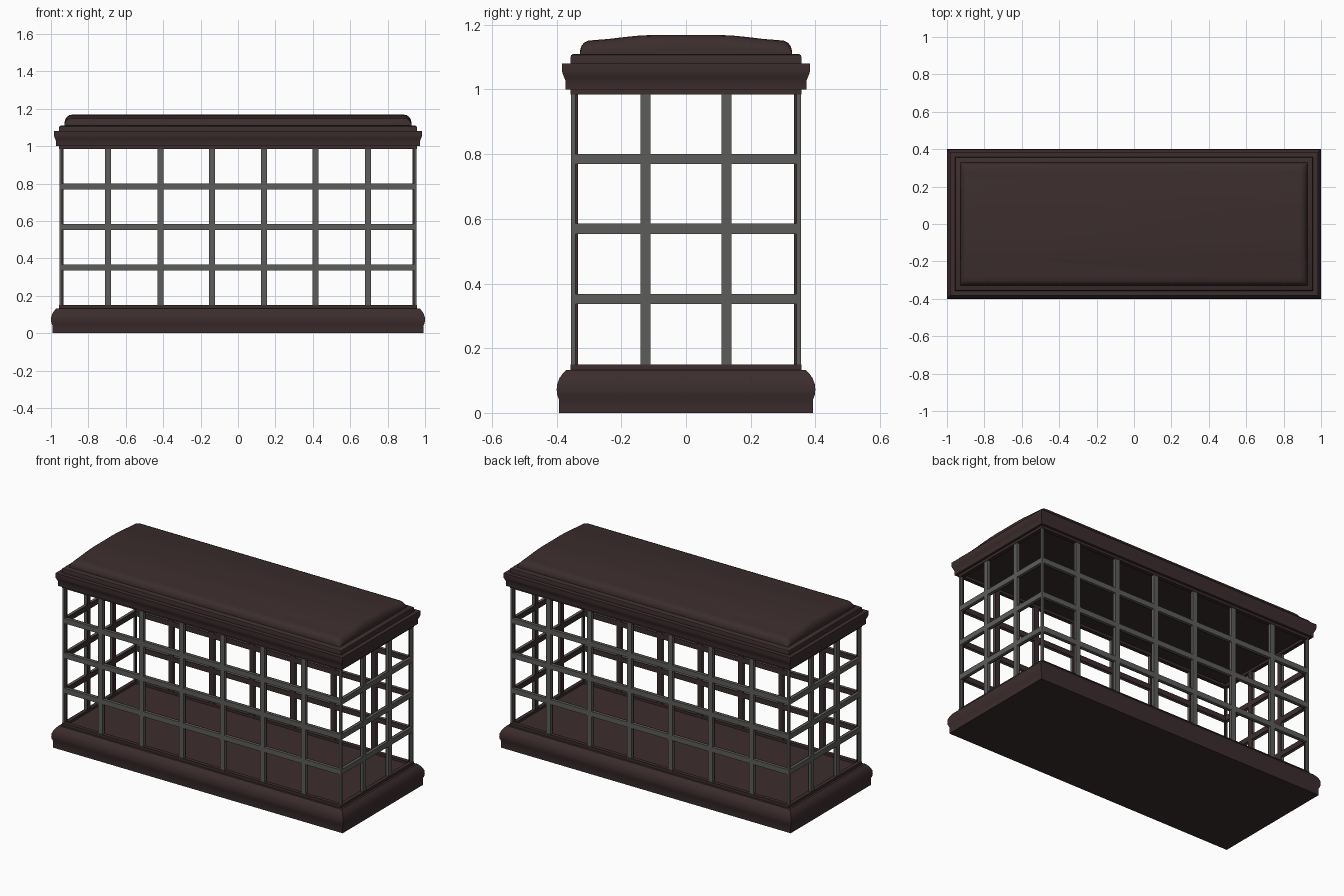
import bpy, bmesh, math

if "Cube" in bpy.data.objects:
    bpy.data.objects.remove(bpy.data.objects["Cube"])


def material(name, rgb):
    m = bpy.data.materials.new(name)
    m.diffuse_color = (*rgb, 1)
    m.use_nodes = True
    m.node_tree.nodes["Principled BSDF"].inputs["Base Color"].default_value = m.diffuse_color
    return m


WOOD = material("dark brown wood", (0.045, 0.026, 0.027))
METAL = material("grey metal", (0.108, 0.110, 0.102))
EXTRA = 0.6  # half length minus half depth, the same for every tier


def finish(name, bm, mat, smooth=False):
    bmesh.ops.recalc_face_normals(bm, faces=bm.faces)
    me = bpy.data.meshes.new(name)
    bm.to_mesh(me)
    bm.free()
    me.materials.append(mat)
    ob = bpy.data.objects.new(name, me)
    bpy.context.collection.objects.link(ob)
    if smooth:
        bpy.ops.object.select_all(action='DESELECT')
        ob.select_set(True)
        bpy.context.view_layer.objects.active = ob
        bpy.ops.object.shade_smooth_by_angle(angle=math.radians(35))
    return ob


def moulding(name, profile):
    """Sweep a (half depth, z) profile around a rectangle, capped at both ends."""
    bm = bmesh.new()
    rings = []
    for h, z in profile:
        rings.append([bm.verts.new((sx * (h + EXTRA), sy * h, z))
                      for sx, sy in ((-1, -1), (1, -1), (1, 1), (-1, 1))])
    for a, b in zip(rings, rings[1:]):
        for i in range(4):
            j = (i + 1) % 4
            bm.faces.new((a[i], a[j], b[j], b[i]))
    bm.faces.new(rings[0])
    bm.faces.new(rings[-1])
    finish(name, bm, WOOD, True)


def add_box(bm, lo, hi):
    r = bmesh.ops.create_cube(bm, size=1)
    for v in r["verts"]:
        v.co = [(lo[k] + hi[k]) / 2 + v.co[k] * (hi[k] - lo[k]) for k in range(3)]


# plinth with rounded bulge; the last rings form the raised rim and recessed floor
moulding("base", [(0.392, 0), (0.392, 0.04), (0.398, 0.055), (0.40, 0.072),
                  (0.398, 0.09), (0.391, 0.108), (0.381, 0.122), (0.370, 0.133),
                  (0.357, 0.133), (0.357, 0.15), (0.333, 0.15), (0.333, 0.135)])

# cornice with a lip hanging around the recessed ceiling
moulding("cornice", [(0.333, 1.0), (0.333, 0.985), (0.357, 0.985), (0.357, 1.0),
                     (0.372, 1.0), (0.372, 1.025), (0.376, 1.036), (0.382, 1.05),
                     (0.383, 1.056), (0.383, 1.08), (0.357, 1.08), (0.357, 1.1),
                     (0.355, 1.106), (0.349, 1.11)])

# barrel roof: section across y, drawn in along x at the ends
half = [(0.328, 1.105), (0.328, 1.118), (0.324, 1.133), (0.315, 1.145), (0.302, 1.151),
        (0.28, 1.153), (0.24, 1.156), (0.19, 1.162), (0.14, 1.167), (0.08, 1.169)]
section = half + [(-y, z) for y, z in reversed(half)]
ends = [(0.928, 0.3), (0.924, 0.58), (0.915, 0.8), (0.902, 0.95), (0.885, 1.0)]
stations = ends + [(-x, s) for x, s in reversed(ends)]
bm = bmesh.new()
rows = [[bm.verts.new((x, y, 1.105 + (z - 1.105) * s)) for y, z in section]
        for x, s in stations]
for a, b in zip(rows, rows[1:]):
    for i in range(len(section) - 1):
        bm.faces.new((a[i], a[i + 1], b[i + 1], b[i]))
    bm.faces.new((a[0], b[0], b[-1], a[-1]))
bm.faces.new(rows[0])
bm.faces.new(rows[-1])
finish("roof", bm, WOOD, True)

# window lattice: metal outside, thin wooden backing inside
BAR = 0.016
Z0, Z1 = 0.145, 0.99
LEVELS = (0.352, 0.569, 0.785)


def lattice(name, outer, inner, mat):
    bm = bmesh.new()
    for s in (-1, 1):
        # long sides
        ylo, yhi = sorted((s * outer, s * inner))
        for x in (-0.695, -0.415, -0.14, 0.14, 0.415, 0.695):
            add_box(bm, (x - BAR, ylo, Z0), (x + BAR, yhi, Z1))
        for z in LEVELS:
            w = inner + EXTRA
            add_box(bm, (-w, ylo, z - BAR), (w, yhi, z + BAR))
        # short ends
        xlo, xhi = sorted((s * (outer + EXTRA), s * (inner + EXTRA)))
        for y in (-0.125, 0.125):
            add_box(bm, (xlo, y - BAR, Z0), (xhi, y + BAR, Z1))
        for z in LEVELS:
            add_box(bm, (xlo, -inner, z - BAR), (xhi, inner, z + BAR))
        # corner posts
        for t in (-1, 1):
            a, b = sorted((t * outer, t * inner))
            add_box(bm, (xlo, a, Z0), (xhi, b, Z1))
    finish(name, bm, mat)


lattice("window_bars", 0.355, 0.341, METAL)
lattice("window_bar_backing", 0.341, 0.334, WOOD)
